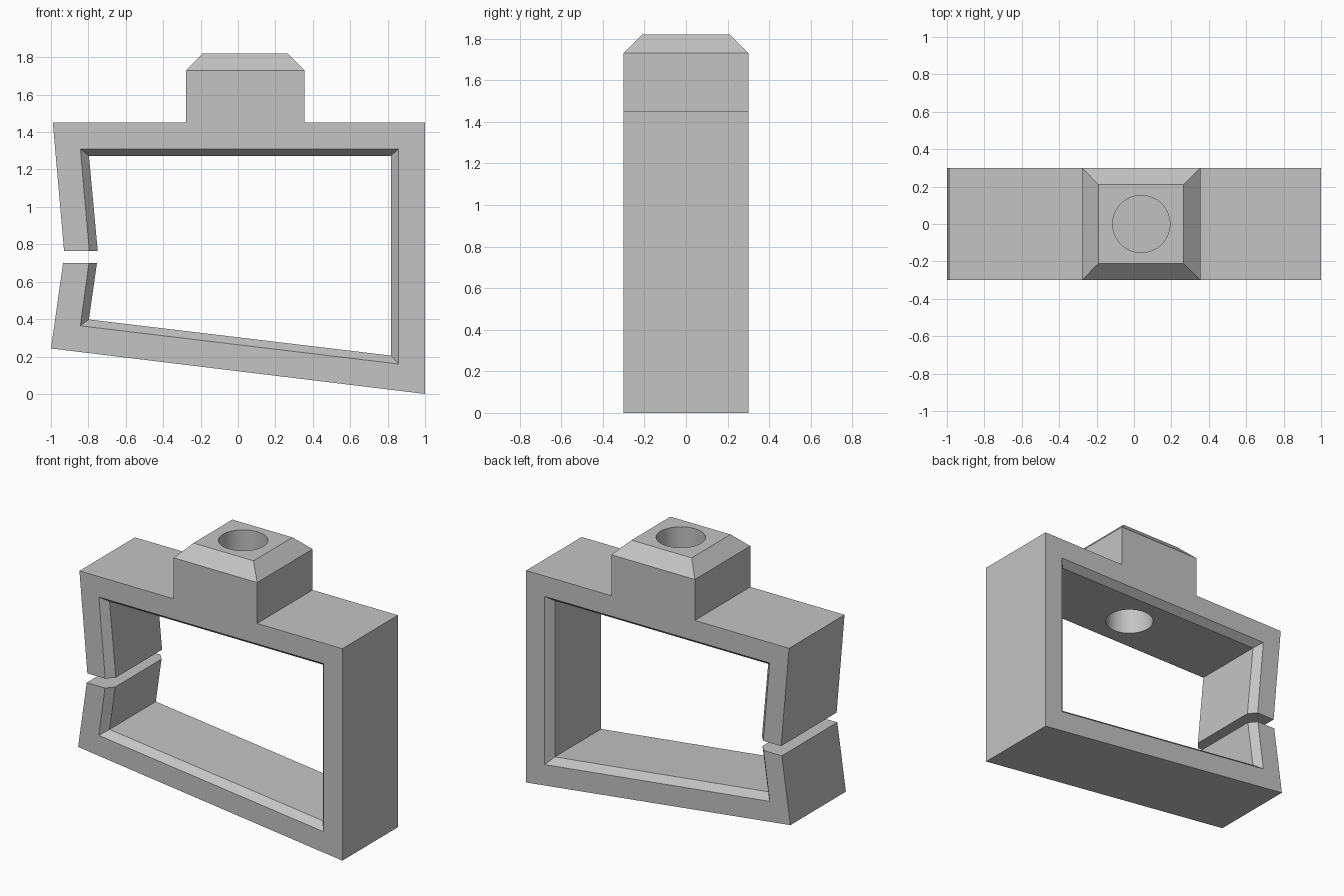
import bpy, bmesh, math

cube = bpy.data.objects.get("Cube")
if cube:
    bpy.data.objects.remove(cube, do_unlink=True)

HALF = 0.30       # half depth of the body
CHAMFER = 0.05    # depth of the bevel around the opening

grey = bpy.data.materials.new("light grey")
grey.use_nodes = True
colour = (0.55, 0.55, 0.55, 1)
grey.diffuse_color = colour
grey.node_tree.nodes["Principled BSDF"].inputs["Base Color"].default_value = colour


def add_object(name, bm):
    bmesh.ops.recalc_face_normals(bm, faces=bm.faces[:])
    mesh = bpy.data.meshes.new(name)
    bm.to_mesh(mesh)
    bm.free()
    mesh.materials.append(grey)
    obj = bpy.data.objects.new(name, mesh)
    bpy.context.collection.objects.link(obj)
    return obj


def loft(name, rings):
    """Skin a list of equal-length closed rings and cap both ends."""
    bm = bmesh.new()
    loops = [[bm.verts.new(p) for p in ring] for ring in rings]
    n = len(loops[0])
    for a, b in zip(loops, loops[1:]):
        for i in range(n):
            j = (i + 1) % n
            bm.faces.new((a[i], a[j], b[j], b[i]))
    bm.faces.new(loops[0][::-1])
    bm.faces.new(loops[-1])
    return add_object(name, bm)


def combine(target, helper, operation):
    """Apply a boolean and discard the helper."""
    helper.hide_render = True
    mod = target.modifiers.new(operation.lower(), 'BOOLEAN')
    mod.operation = operation
    mod.solver = 'EXACT'
    mod.object = helper
    bpy.context.view_layer.objects.active = target
    bpy.ops.object.modifier_apply(modifier=mod.name)
    bpy.data.objects.remove(helper, do_unlink=True)


# Split frame: outer edge, bevel rim and opening wall (x, z) at each corner,
# running from the upper lip of the gap round to the lower lip
stations = [
    ((-0.93, 0.765), (-0.795, 0.765), (-0.75, 0.765)),
    ((-0.99, 1.45), (-0.843, 1.31), (-0.797, 1.273)),
    ((1.0, 1.45), (0.859, 1.31), (0.817, 1.273)),
    ((1.0, 0.0), (0.859, 0.16), (0.817, 0.205)),
    ((-1.0, 0.243), (-0.843, 0.364), (-0.797, 0.398)),
    ((-0.935, 0.70), (-0.797, 0.70), (-0.754, 0.70)),
]
rings = []
for outer, rim, wall in stations:
    front = [(outer, HALF), (rim, HALF), (wall, HALF - CHAMFER)]
    ring = [(p[0], -y, p[1]) for p, y in front]
    ring += [(p[0], y, p[1]) for p, y in reversed(front)]
    rings.append(ring)
frame = loft("split_frame", rings)


# Mounting boss with a chamfered top
def rectangle(x0, x1, y, z):
    return [(x0, -y, z), (x1, -y, z), (x1, y, z), (x0, y, z)]


boss = loft("mounting_boss", [
    rectangle(-0.277, 0.355, HALF, 1.45),
    rectangle(-0.277, 0.355, HALF, 1.73),
    rectangle(-0.19, 0.265, 0.21, 1.82),
])
combine(frame, boss, 'UNION')

# Round bore through the boss and the top bar
bm = bmesh.new()
bmesh.ops.create_cone(bm, cap_ends=True, segments=64, radius1=0.153,
                      radius2=0.153, depth=0.9)
bmesh.ops.translate(bm, verts=bm.verts[:], vec=(0.039, 0, 1.55))
combine(frame, add_object("bore_cutter", bm), 'DIFFERENCE')

# Smooth bore, crisp edges elsewhere
bpy.ops.object.select_all(action='DESELECT')
frame.select_set(True)
bpy.context.view_layer.objects.active = frame
bpy.ops.object.shade_smooth_by_angle(angle=math.radians(20))
